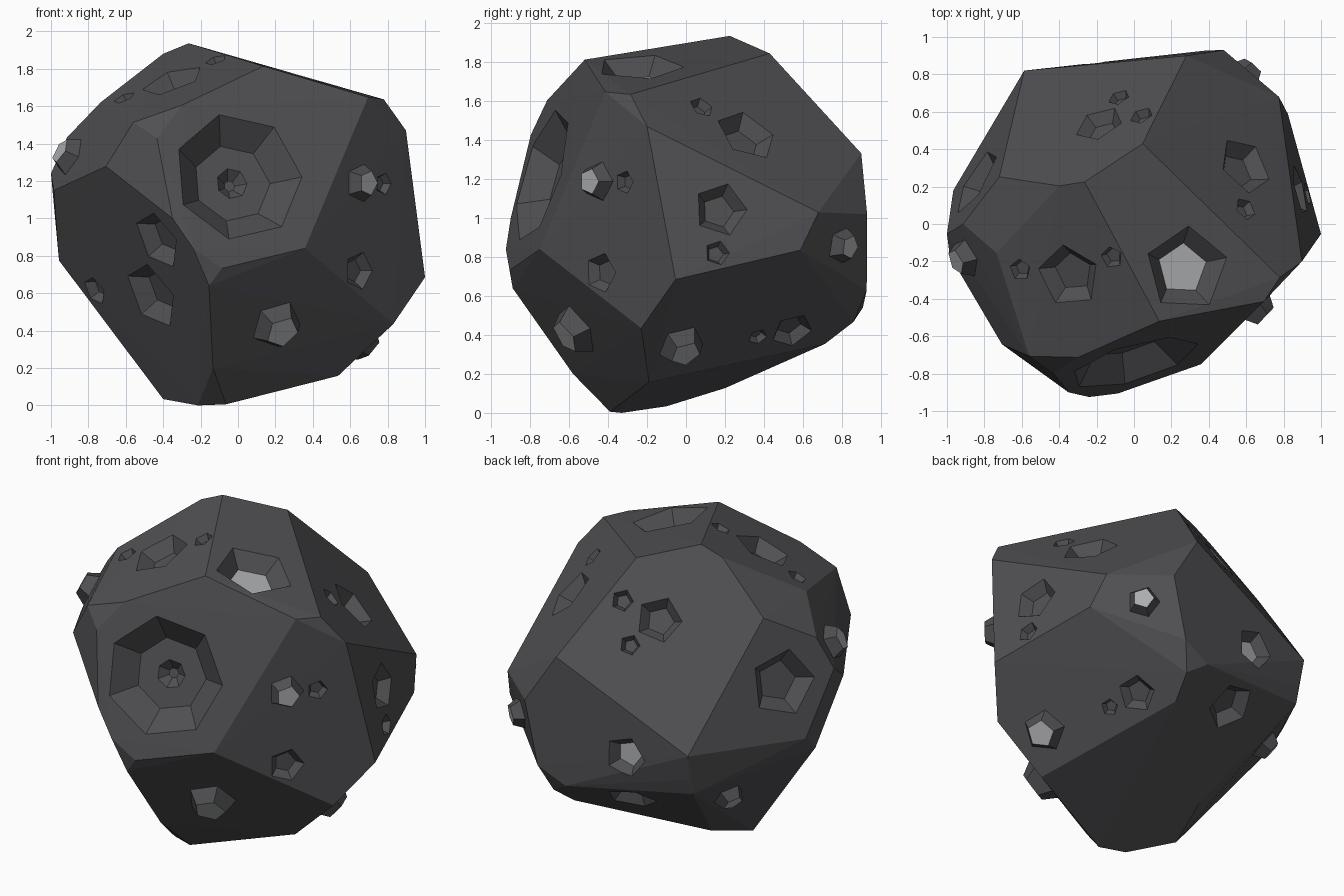
import bpy, bmesh, math
from mathutils import Vector
from mathutils.bvhtree import BVHTree

if "Cube" in bpy.data.objects:
    bpy.data.objects.remove(bpy.data.objects["Cube"])


def material(name, rgb):
    m = bpy.data.materials.new(name)
    m.diffuse_color = (*rgb, 1.0)
    m.use_nodes = True
    m.node_tree.nodes["Principled BSDF"].inputs["Base Color"].default_value = m.diffuse_color
    return m


MATS = [material("dark_rock", (0.08, 0.078, 0.085)),
        material("pale_mineral", (0.42, 0.43, 0.44))]


def to_object(name, bm):
    mesh = bpy.data.meshes.new(name)
    bmesh.ops.recalc_face_normals(bm, faces=bm.faces)
    bm.to_mesh(mesh)
    bm.free()
    for m in MATS:
        mesh.materials.append(m)
    ob = bpy.data.objects.new(name, mesh)
    bpy.context.collection.objects.link(ob)
    return ob


# Boulder: convex hull of its corner points, in bands from top to bottom
CORNERS = [
    # crown
    (-.264, .225, 1.936), (-.4, .204, 1.88), (.135, -.52, 1.814), (.046, .43, 1.846),
    (.78, -.285, 1.636), (.695, -.414, 1.648), (.898, -.2, 1.47), (-.3, -.713, 1.605),
    (-.56, -.707, 1.513), (-.735, -.155, 1.62), (-.72, .252, 1.6), (-.914, 0, 1.433),
    # middle
    (-.433, -.797, 1.428), (-.706, -.643, 1.278), (.28, .9, 1.333), (-1, -.054, 1.24),
    (-.985, -.17, 1.15), (.775, .68, 1.03), (.48, .93, 1.02), (-.35, -.9, 1.0),
    (-.587, .82, .904), (-.966, .18, .875), (-.957, .07, .775), (-.24, -.925, .84),
    (.358, -.75, .84), (.823, .588, .836), (-.568, .79, .74), (1, -.054, .685),
    # underside
    (-.086, -.906, .733), (-.155, -.89, .64), (.39, .928, .63), (-.58, .757, .64),
    (.21, .908, .54), (.326, .86, .467), (.83, -.23, .435), (.285, .713, .354),
    (-.134, -.58, .2), (.535, -.19, .158), (-.32, .2, .127), (-.4, -.1, .034),
    (-.064, -.39, .006), (-.214, -.33, 0)]
body = bmesh.new()
for c in CORNERS:
    body.verts.new(c)
bmesh.ops.convex_hull(body, input=body.verts)
bmesh.ops.delete(body, geom=[v for v in body.verts if not v.link_faces], context='VERTS')
bmesh.ops.recalc_face_normals(body, faces=body.faces)
surface = BVHTree.FromBMesh(body)


def stack(bm, point, rings, sides, pale):
    """Loft rings of (radius, height) along the surface normal at the nearest point."""
    origin, n, _, _ = surface.find_nearest(Vector(point))
    up = (Vector((0, 0, 1)) - n * n.z).normalized()
    right = up.cross(n)
    loops = []
    for r, h in rings:
        loops.append([bm.verts.new(origin + n * h
                      + right * (r * math.cos(2 * math.pi * i / sides))
                      + up * (r * math.sin(2 * math.pi * i / sides)))
                      for i in range(sides)])
    for a, b in zip(loops, loops[1:]):
        for i in range(sides):
            j = (i + 1) % sides
            bm.faces.new((a[i], a[j], b[j], b[i]))
    bm.faces.new(loops[0])
    bm.faces.new(loops[-1]).material_index = 1 if pale else 0


def crater(bm, point, r, depth=None, floor=0.6, sides=5, pale=False, extra=()):
    depth = depth or 0.45 * r
    lip = 0.02
    rings = [(r + r * (1 - floor) * lip / depth, lip), (r * floor, -depth), *extra]
    stack(bm, point, rings, sides, pale)


cut = bmesh.new()
# Large seven-sided front crater with a small pit in its floor
crater(cut, (0, -.736, 1.22), .355, depth=.13, sides=7, extra=((.085, -.13), (.03, -.18)))
# Craters with a pale floor
crater(cut, (.28, -.24, 1.77), .23, depth=.09, pale=True)
crater(cut, (-.18, .87, .81), .13, pale=True)
# Plain craters: centre and radius
for x, y, z, r in [
        (-.46, -.449, .59, .19), (-.43, -.713, .885, .165),             # lower left front
        (.645, -.437, .72, .105), (.92, .185, 1.05, .14),               # right
        (.59, .31, 1.425, .165), (-.35, -.28, 1.74, .175),              # upper right, crown
        (-.185, .535, 1.556, .135), (-.841, .232, 1.213, .2),           # back, left
        (.435, .545, .425, .11), (-.12, .71, .48, .15)]:                # underside
    crater(cut, (x, y, z), r)
# Small pits
for x, y, z, r in [
        (-.765, -.063, .615, .08), (.775, -.313, 1.185, .06), (.95, .165, .825, .065),
        (.595, .08, 1.57, .065), (-.615, -.25, 1.66, .06), (-.12, -.18, 1.85, .06),
        (.04, .58, 1.634, .065), (-.08, .675, 1.42, .06), (.483, .365, .4, .05)]:
    crater(cut, (x, y, z), r, depth=.65 * r, floor=.65)

boulder = to_object("boulder", body)
cutter = to_object("crater_cutter", cut)
cutter.hide_render = True
mod = boulder.modifiers.new("craters", 'BOOLEAN')
mod.operation = 'DIFFERENCE'
mod.solver = 'EXACT'
mod.object = cutter
bpy.context.view_layer.objects.active = boulder
bpy.ops.object.modifier_apply(modifier=mod.name)
bpy.data.objects.remove(cutter, do_unlink=True)

# Raised nodules with pale caps
nod = bmesh.new()
for x, y, z, r in [
        (.63, -.43, 1.19, .11), (-.88, -.17, 1.32, .115), (.2, -.55, .44, .15),
        (.66, -.02, .34, .13), (.6, .8, .86, .1), (-.56, .42, .56, .1)]:
    h = .02 + .42 * r
    stack(nod, (x, y, z), [(r, -.01), (r * .62, h)], 5, True)
to_object("mineral_nodules", nod)
